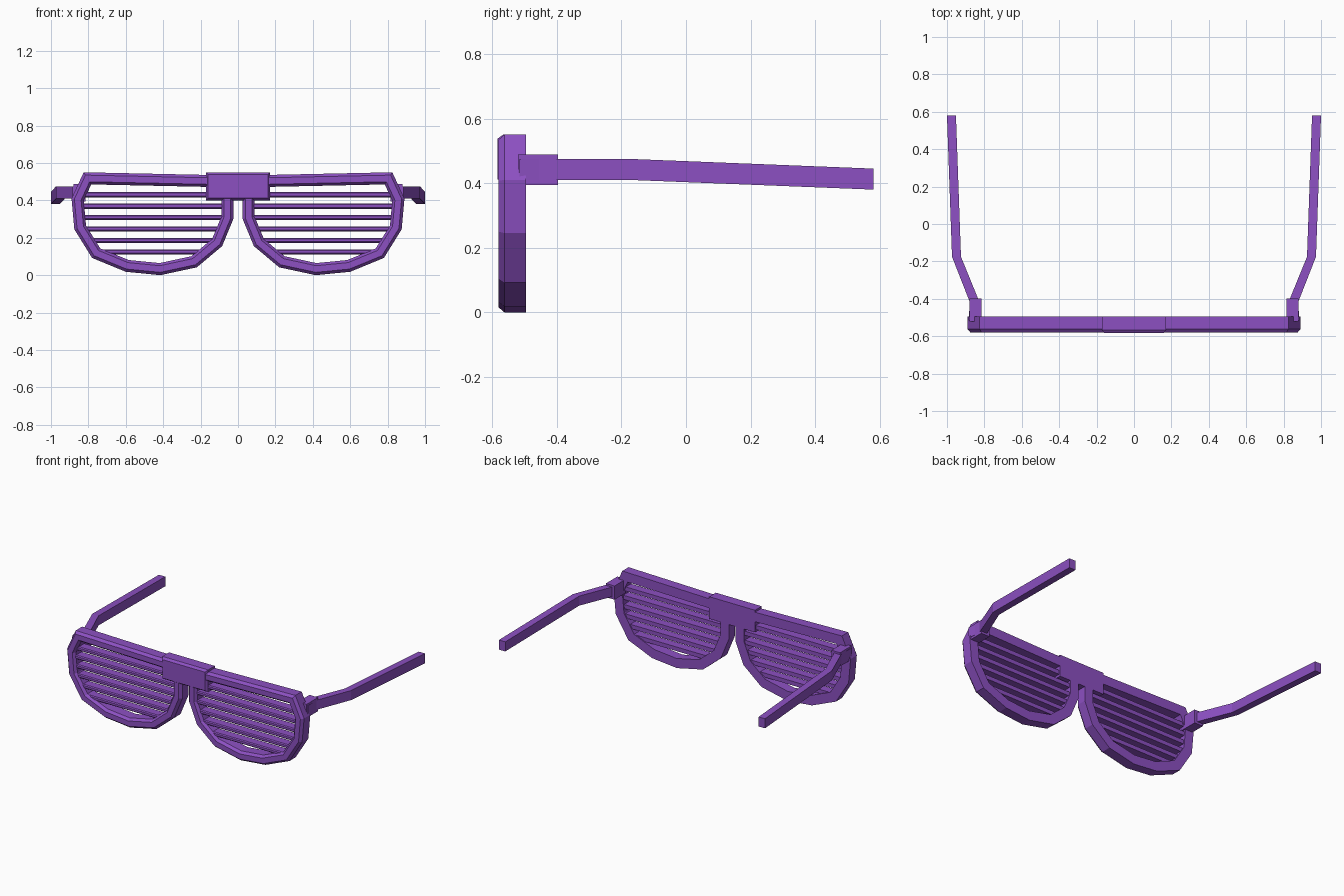
import bpy, bmesh
from mathutils import Vector

if "Cube" in bpy.data.objects:
    bpy.data.objects.remove(bpy.data.objects["Cube"])

purple = bpy.data.materials.new("purple plastic")
purple.diffuse_color = (0.262, 0.080, 0.535, 1)
purple.use_nodes = True
purple.node_tree.nodes["Principled BSDF"].inputs["Base Color"].default_value = purple.diffuse_color

BACK, MID, FRONT = -0.495, -0.562, -0.58


def loft(name, rings, closed=False, mirror=True):
    """Skin rings of points; closed joins last ring to first, else ends are capped."""
    bm = bmesh.new()
    vs = [[bm.verts.new(p) for p in r] for r in rings]
    n = len(rings[0])
    for i in range(len(vs) if closed else len(vs) - 1):
        a, b = vs[i], vs[(i + 1) % len(vs)]
        for j in range(n):
            k = (j + 1) % n
            bm.faces.new((a[j], a[k], b[k], b[j]))
    if not closed:
        bm.faces.new(vs[0])
        bm.faces.new(vs[-1])
    bmesh.ops.recalc_face_normals(bm, faces=bm.faces)
    me = bpy.data.meshes.new(name)
    bm.to_mesh(me)
    bm.free()
    me.materials.append(purple)
    ob = bpy.data.objects.new(name, me)
    bpy.context.collection.objects.link(ob)
    if mirror:
        ob.modifiers.new("mirror", 'MIRROR')
    return ob


def inset(poly, d):
    """Move every side of a clockwise outline inwards by d."""
    out = []
    for i, p in enumerate(poly):
        p = Vector(p)
        u = (p - Vector(poly[i - 1])).normalized()
        v = (Vector(poly[(i + 1) % len(poly)]) - p).normalized()
        n1, n2 = Vector((u.y, -u.x)), Vector((v.y, -v.x))
        out.append(p + (n1 + n2) * d / (1 + n1.dot(n2)))
    return out


def span(poly, z):
    """Left and right x where the outline crosses height z."""
    xs = []
    for i, (x1, z1) in enumerate(poly):
        x0, z0 = poly[i - 1]
        if (z0 - z) * (z1 - z) < 0:
            xs.append(x0 + (x1 - x0) * (z - z0) / (z1 - z0))
    return min(xs), max(xs)


def box_ring(x0, x1, y, z0, z1):
    return [(x0, y, z0), (x1, y, z0), (x1, y, z1), (x0, y, z1)]


# Lens rim: chamfered ring around a rounded D outline (x, z)
outline = [(0.025, 0.533), (0.17, 0.536), (0.825, 0.55), (0.89, 0.41), (0.875, 0.245),
           (0.78, 0.092), (0.60, 0.018), (0.415, 0.0), (0.22, 0.042),
           (0.085, 0.155), (0.025, 0.30)]
section = [(0, BACK), (0, MID), (0.015, FRONT), (0.05, FRONT), (0.064, MID), (0.064, BACK)]
loft("lens_rim", [[(p[0], y, p[1]) for p in inset(outline, d)] for d, y in section], closed=True)

# Shutter slats, ends buried in the rim
middle = [tuple(p) for p in inset(outline, 0.045)]
for i in range(6):
    z = 0.43 - i * 0.0612
    x0, x1 = span(middle, z)
    prof = [(BACK - 0.008, z - 0.014), (-0.555, z - 0.014), (-0.565, z - 0.006),
            (-0.565, z + 0.008), (-0.559, z + 0.014), (BACK - 0.008, z + 0.014)]
    loft(f"slat_{i + 1}", [[(x, y, h) for y, h in prof] for x in (x0, x1)])

# Bridge block with chamfered front
loft("bridge", [box_ring(-0.172, 0.172, BACK, 0.40, 0.55),
                box_ring(-0.172, 0.172, MID - 0.004, 0.40, 0.55),
                box_ring(-0.16, 0.16, FRONT - 0.003, 0.412, 0.538)], mirror=False)

# Hinge blocks
loft("hinge", [box_ring(0.815, 0.88, y, 0.395, 0.488) for y in (-0.52, -0.397)])

# Temple arms: flare out, then run back and slightly down
loft("temple_arm", [box_ring(0.835, 0.885, -0.515, 0.41, 0.475),
                    box_ring(0.825, 0.877, -0.42, 0.41, 0.475),
                    box_ring(0.925, 0.973, -0.175, 0.41, 0.475),
                    box_ring(0.952, 1.0, 0.58, 0.38, 0.445)])
